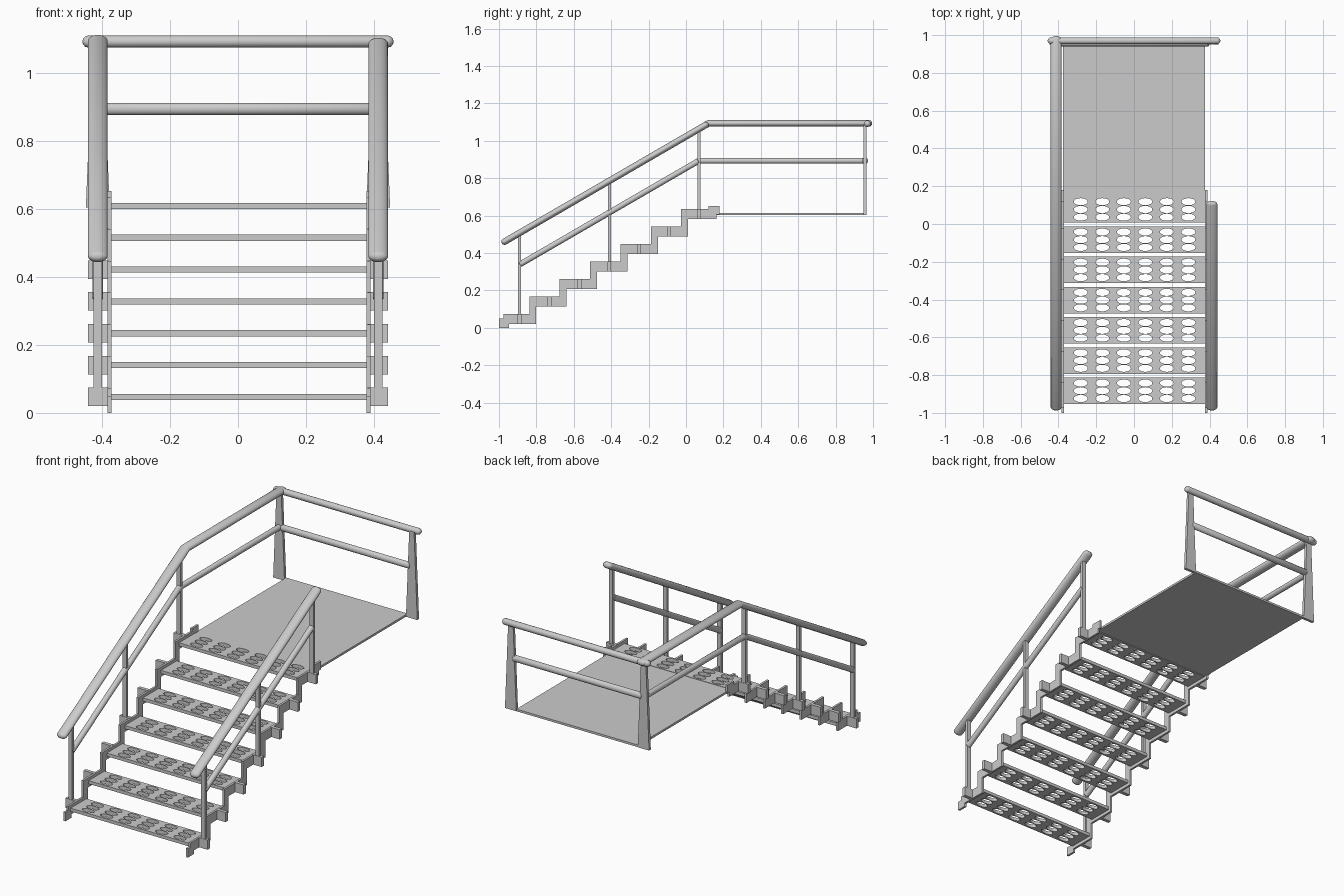
import bpy
import bmesh
from math import cos, sin, pi, radians
from mathutils import Vector

cube = bpy.data.objects.get("Cube")
if cube:
    bpy.data.objects.remove(cube, do_unlink=True)

GREY = (0.6, 0.6, 0.6, 1.0)
steel = bpy.data.materials.new("light grey steel")
steel.use_nodes = True
steel.diffuse_color = GREY
steel.node_tree.nodes["Principled BSDF"].inputs["Base Color"].default_value = GREY

STEPS = 7
RISE = 0.0935
RUN = 0.16
SIDE = 0.412          # x of posts and rails
HALF = 0.377          # half width of treads and platform


def add_object(name, mesh):
    obj = bpy.data.objects.new(name, mesh)
    bpy.context.scene.collection.objects.link(obj)
    return obj


def finish(name, bm, recalc=True):
    if recalc:
        bmesh.ops.recalc_face_normals(bm, faces=bm.faces)
    mesh = bpy.data.meshes.new(name)
    bm.to_mesh(mesh)
    bm.free()
    mesh.materials.append(steel)
    return add_object(name, mesh)


def box(name, low, high):
    bm = bmesh.new()
    bmesh.ops.create_cube(bm, size=1)
    low, high = Vector(low), Vector(high)
    for v in bm.verts:
        v.co = (low + high) / 2 + v.co * (high - low)
    return finish(name, bm)


def prism(name, outline, offset):
    """Extrude a closed outline of 3D points along an offset."""
    bm = bmesh.new()
    face = bm.faces.new([bm.verts.new(p) for p in outline])
    new = bmesh.ops.extrude_face_region(bm, geom=[face])["geom"]
    moved = [g for g in new if isinstance(g, bmesh.types.BMVert)]
    bmesh.ops.translate(bm, vec=offset, verts=moved)
    return finish(name, bm)


def rail(name, points, across, wide, tall, dome=0.016, segments=20):
    """Sweep an oval along a path with mitred bends and domed ends."""
    pts = [Vector(p) for p in points]
    across = Vector(across)
    dirs = [(b - a).normalized() for a, b in zip(pts, pts[1:])]
    rings = []
    for i, p in enumerate(pts):
        before, after = dirs[max(i - 1, 0)], dirs[min(i, len(dirs) - 1)]
        mid = (before + after).normalized()
        up = across.cross(mid) / mid.dot(after)
        ring = [(p, up, 1.0)]
        if i == 0 or i == len(pts) - 1:
            out = -after if i == 0 else before
            ends = [(p - out * dome * (1 - sin(a)), up, max(cos(a), 0.15))
                    for a in (0, pi / 6, pi / 3, pi / 2)]
            ring = ends[::-1] if i == 0 else ends
        rings += ring
    bm = bmesh.new()
    loops = []
    for p, up, scale in rings:
        loops.append([bm.verts.new(p + scale * (across * wide * cos(2 * pi * k / segments)
                                                + up * tall * sin(2 * pi * k / segments)))
                      for k in range(segments)])
    for a, b in zip(loops, loops[1:]):
        for k in range(segments):
            n = (k + 1) % segments
            bm.faces.new((a[k], a[n], b[n], b[k]))
    bm.faces.new(loops[0])
    bm.faces.new(loops[-1])
    obj = finish(name, bm)
    bpy.ops.object.select_all(action='DESELECT')
    obj.select_set(True)
    bpy.context.view_layer.objects.active = obj
    bpy.ops.object.shade_smooth_by_angle(angle=radians(40))
    return obj


def perforated_tread():
    """Flat tread with six columns and three rows of oval holes."""
    bm = bmesh.new()
    cols, rows, seg = 6, 3, 16
    px, py, depth = 0.114, 0.041, 0.07
    for c in range(cols):
        for r in range(rows):
            cx, cy = (c - 2.5) * px, (r - 1) * py
            # outer cells reach the tread edge
            left = HALF + cx if c == 0 else px / 2
            right = HALF - cx if c == cols - 1 else px / 2
            down = depth + cy if r == 0 else py / 2
            up = depth - cy if r == rows - 1 else py / 2
            inner, outer = [], []
            for k in range(seg):
                u, v = cos(2 * pi * k / seg), sin(2 * pi * k / seg)
                m = max(abs(u), abs(v))
                inner.append(bm.verts.new((cx + 0.037 * u, cy + 0.0188 * v, 0)))
                outer.append(bm.verts.new((cx + u / m * (right if u > 0 else left),
                                           cy + v / m * (up if v > 0 else down), 0)))
            for k in range(seg):
                n = (k + 1) % seg
                bm.faces.new((inner[k], outer[k], outer[n], inner[n]))
    bmesh.ops.remove_doubles(bm, verts=bm.verts, dist=0.0004)
    return finish("tread", bm, recalc=False)


# Treads
first = perforated_tread()
for i in range(STEPS):
    tread = first if i == 0 else add_object("tread", first.data)
    tread.location = (0.003, -0.883 + RUN * i, 0.056 + RISE * i)
    solid = tread.modifiers.new("thickness", 'SOLIDIFY')
    solid.thickness = 0.018
    solid.offset = -1

# Zigzag stringers, with a foot below and a small lip at the landing
top_edge = [(-1.0, 0.0), (-1.0, 0.05), (-0.975, 0.05), (-0.975, 0.073)]
bottom_edge = [(-0.947, 0.0), (-0.947, 0.02)]
for i in range(STEPS - 1):
    y, z = 0.1625 * i, RISE * i
    top_edge += [(y - 0.838, z + 0.073), (y - 0.838, z + 0.073 + RISE)]
    bottom_edge += [(y - 0.801, z + 0.02), (y - 0.801, z + 0.02 + RISE)]
top_edge += [(0.12, 0.634), (0.12, 0.652), (0.18, 0.652), (0.18, 0.605)]
bottom_edge += [(0.163, 0.581), (0.163, 0.605)]
outline = top_edge + bottom_edge[::-1]
for label, x in (("right", -0.383), ("left", 0.377)):
    prism(label + "_stringer", [(x, y, z) for y, z in outline], (0.012, 0, 0))

# Landing platform
box("platform", (-HALF, 0.14, 0.603), (HALF, 0.965, 0.615))

# Brackets, posts and sloped rails on both sides
LOW, BEND = (-0.985, 0.452), (0.12, 1.093)
MID_LOW, MID_BEND = (-0.89, 0.338), (0.068, 0.893)
for label, s in (("right", -1), ("left", 1)):
    x = s * SIDE
    for i in range(STEPS):
        y, z = -0.89 + RUN * i, RISE * i
        a, b = sorted((s * 0.38, s * 0.441))
        box(label + "_bracket", (a, y - 0.01, z + 0.02), (b, y + 0.01, z + 0.074))
        if i % 3 == 0:
            slope = (BEND[1] - LOW[1]) / (BEND[0] - LOW[0])
            height = LOW[1] + slope * (y - LOW[0])
            box(label + "_stair_post", (x - 0.012, y - 0.008, z + 0.03),
                (x + 0.012, y + 0.008, height))
    # Tapered post at the back of the landing
    prism(label + "_landing_post",
          [(s * 0.377, 0.95, 0.603), (s * 0.447, 0.95, 0.603),
           (s * 0.427, 0.95, 1.09), (s * 0.397, 0.95, 1.09)], (0, 0.016, 0))
    hand = [LOW, BEND]
    middle = [MID_LOW, MID_BEND]
    if s < 0:
        # The right side carries on level round the landing
        hand.append((0.995, 1.093))
        middle.append((0.955, 0.893))
    rail(label + "_handrail", [(x, y, z) for y, z in hand], (1, 0, 0), 0.029, 0.0175)
    rail(label + "_middle_rail", [(x, y, z) for y, z in middle], (1, 0, 0), 0.016, 0.0155, 0.004)

# Rails across the back
rail("back_handrail", [(-0.457, 0.97, 1.091), (0.457, 0.97, 1.091)], (0, 1, 0), 0.018, 0.0175)
rail("back_middle_rail", [(-0.4, 0.957, 0.893), (0.4, 0.957, 0.893)], (0, 1, 0), 0.016, 0.018, 0.006)
